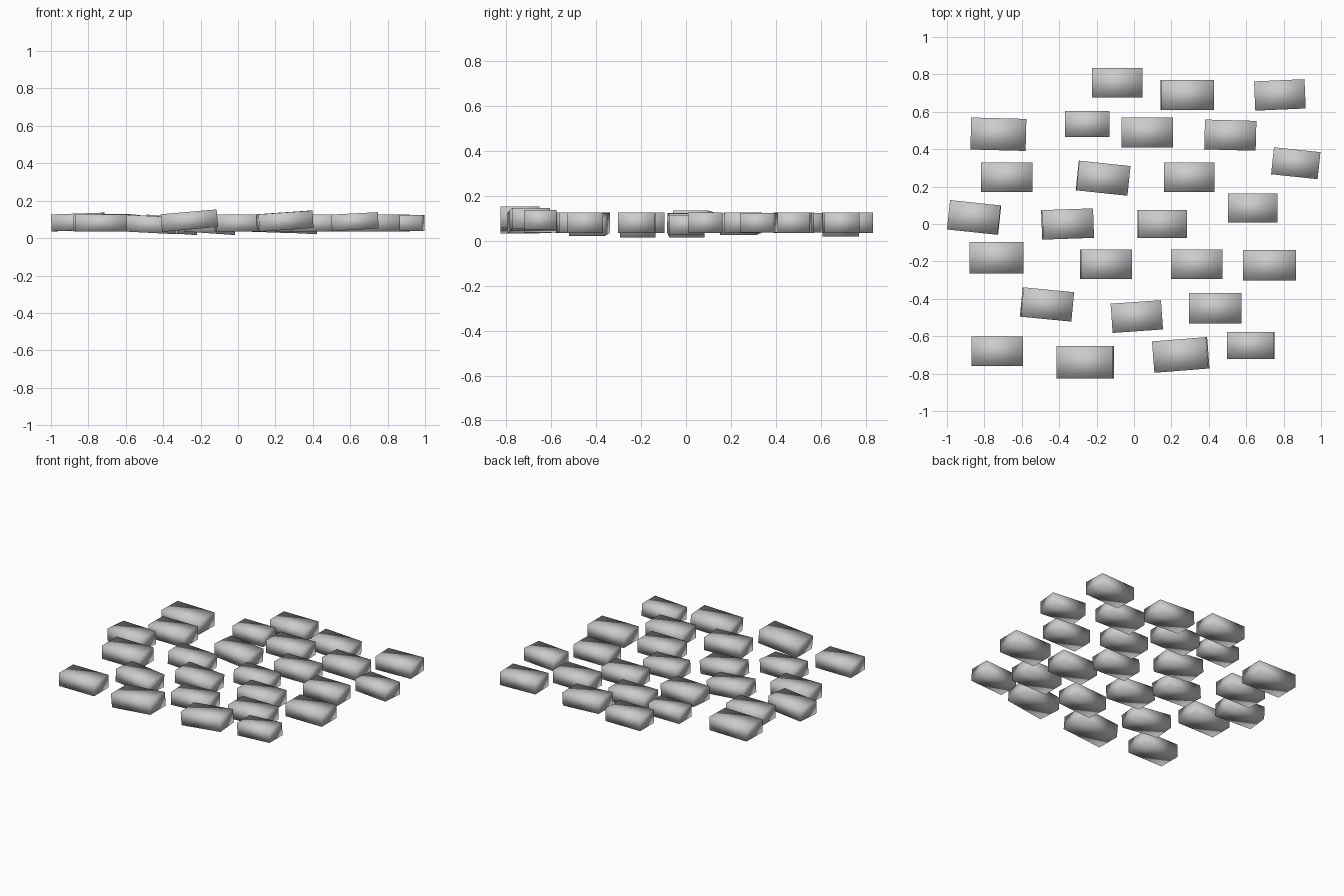
import bpy
from math import radians


def paving_stone(x, y, length, yaw=0, pitch=0):
    """One block; width, thickness and seating height follow from its length and pitch."""
    bpy.ops.mesh.primitive_cube_add(size=1, location=(x, y, .081 - .0025 * pitch),
                                    rotation=(0, radians(pitch), radians(yaw)))
    stone = bpy.context.object
    stone.name = "paving_stone"
    stone.scale = (length, length * .58, .055 + length * .13)
    bpy.ops.object.transform_apply(location=False, rotation=False, scale=True)
    bpy.ops.object.shade_smooth()  # soft shading across the block's edges


# Loose courses of stones, back to front: x, y, length, then yaw and pitch where a stone is turned
COURSES = [
    [(-.09, .755, .27), (.285, .69, .28, 0, 3), (.78, .69, .27, 2.5)],
    [(-.725, .48, .295, -1.5), (-.25, .535, .24), (.07, .49, .275), (.515, .475, .275, -1.5)],
    [(-.68, .25, .275), (-.165, .245, .275, -6, 2), (.295, .25, .27), (.865, .325, .25, -6)],
    [(-.855, .035, .272, -6, -2), (-.355, 0, .272, 2, 4), (.15, 0, .262, 0, 2), (.635, .085, .265)],
    [(-.735, -.18, .288), (-.15, -.215, .272, 0, 4), (.335, -.215, .275), (.725, -.22, .283)],
    [(-.465, -.43, .272, -5.5, 3), (.015, -.495, .27, 4), (.435, -.45, .28)],
    [(-.73, -.68, .275), (-.26, -.74, .3, 0, -5), (.25, -.7, .29, 4.5, -4), (.625, -.65, .25, 0, -3)],
]

for course in COURSES:
    for stone in course:
        paving_stone(*stone)
